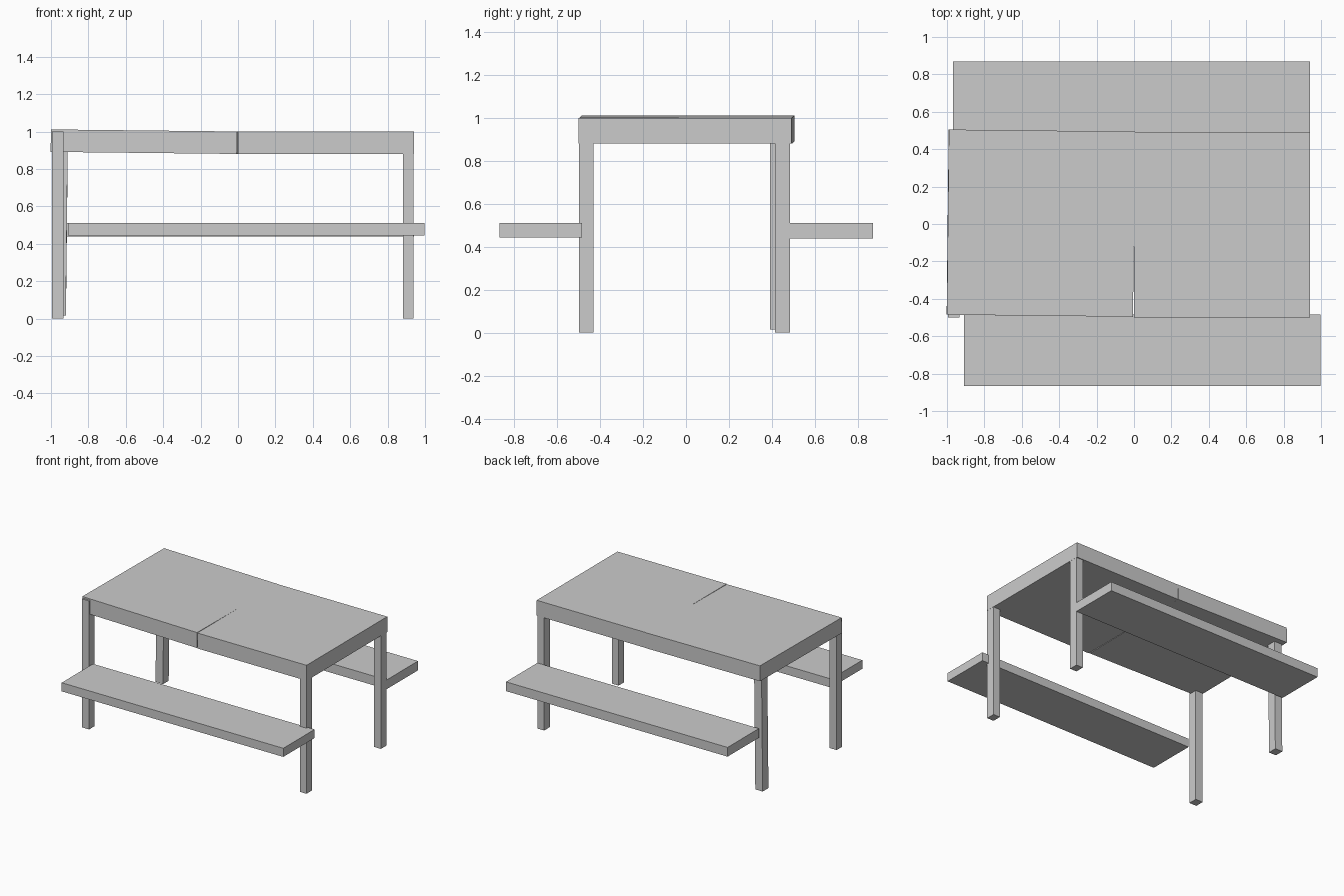
import bpy
from mathutils import Matrix, Vector

if "Cube" in bpy.data.objects:
    bpy.data.objects.remove(bpy.data.objects["Cube"])


def box(name, x, y, z, turn=None):
    """Axis-aligned box from ranges, optionally moved by a matrix."""
    bpy.ops.mesh.primitive_cube_add(size=1)
    ob = bpy.context.object
    ob.name = ob.data.name = name
    centre = Vector([(a[0] + a[1]) / 2 for a in (x, y, z)])
    size = [a[1] - a[0] for a in (x, y, z)]
    ob.data.transform(Matrix.Translation(centre) @ Matrix.Diagonal((*size, 1)))
    if turn:
        ob.data.transform(turn)
    return ob


# Slight skew of the left half, pivoting about the middle seam at table height
pivot = Matrix.Translation((0, 0, 1))
tilt = pivot @ Matrix.Rotation(0.011, 4, 'Y') @ Matrix.Rotation(-0.011, 4, 'Z') @ pivot.inverted()

# Table top in two halves
box("tabletop_right", (0, 0.94), (-0.5, 0.492), (0.88, 1.0))
box("tabletop_left", (-0.995, 0), (-0.496, 0.494), (0.88, 1.0), tilt)

# Legs, reaching up into the top
box("front_right_leg", (0.881, 0.939), (-0.499, -0.43), (0, 0.999))
box("back_right_leg", (0.881, 0.939), (0.415, 0.485), (0, 0.999))
box("front_left_leg", (-0.995, -0.932), (-0.499, -0.43), (0, 0.999))
box("back_left_leg", (-0.978, -0.914), (0.382, 0.452), (0.005, 0.999), tilt)

# Benches, each in two halves
for name, xs, y, z in (
    ("front_bench", (-0.91, 0.04, 0.997), (-0.867, -0.483), (0.443, 0.51)),
    ("back_bench", (-0.967, -0.013, 0.94), (0.485, 0.87), (0.438, 0.51)),
):
    box(name + "_left", xs[0:2], y, z)
    box(name + "_right", xs[1:3], y, z)
